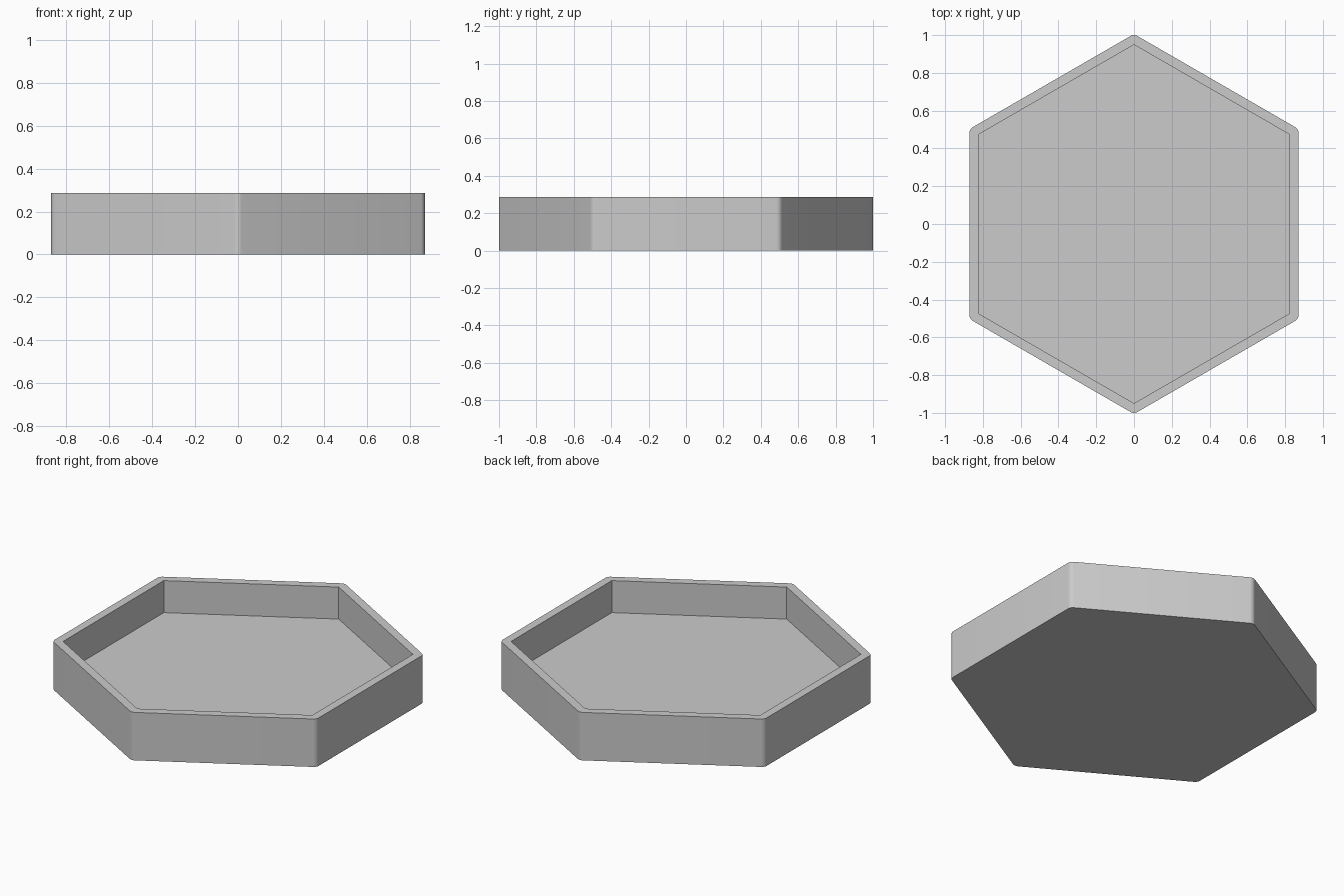
import bpy, bmesh, math
from mathutils import Vector

cube = bpy.data.objects.get("Cube")
if cube:
    bpy.data.objects.remove(cube)

HEIGHT, FLOOR = 0.286, 0.095
OUTER, INNER = 0.871, 0.822      # centre-to-side distances
ROUND, STEPS = 0.035, 6          # outer corner rounding

grey = bpy.data.materials.new("light grey")
grey.use_nodes = True
colour = (0.6, 0.6, 0.6, 1)
grey.diffuse_color = colour
grey.node_tree.nodes["Principled BSDF"].inputs["Base Color"].default_value = colour


def hexagon(apothem, radius=0):
    """Outline of a hexagon with points on +y and -y, optionally rounded."""
    points = []
    for i in range(6):
        angle = math.radians(90 + 60 * i)
        reach = (apothem - radius) / math.cos(math.radians(30))
        centre = Vector((math.cos(angle), math.sin(angle), 0)) * reach
        if not radius:
            points.append(centre)
            continue
        for s in range(STEPS + 1):
            a = angle + math.radians(60 * s / STEPS - 30)
            points.append(centre + Vector((math.cos(a), math.sin(a), 0)) * radius)
    return points


def ring(bm, outline, z):
    return [bm.verts.new((p.x, p.y, z)) for p in outline]


def walls(bm, low, high):
    for i in range(len(low)):
        j = (i + 1) % len(low)
        bm.faces.new((low[i], low[j], high[j], high[i]))


bm = bmesh.new()
outer, inner = hexagon(OUTER, ROUND), hexagon(INNER)

# Outer wall and underside
base, rim = ring(bm, outer, 0), ring(bm, outer, HEIGHT)
walls(bm, base, rim)
bm.faces.new(base[::-1])

# Recess wall and floor
floor, lip = ring(bm, inner, FLOOR), ring(bm, inner, HEIGHT)
walls(bm, lip, floor)
bm.faces.new(floor)

# Flat rim: a strip per side and a fan at each rounded corner
n = STEPS + 1
for i in range(6):
    j = (i + 1) % 6
    corner = rim[i * n:(i + 1) * n]
    bm.faces.new([lip[i]] + corner)
    bm.faces.new((lip[i], corner[-1], rim[j * n], lip[j]))

bmesh.ops.recalc_face_normals(bm, faces=bm.faces)
mesh = bpy.data.meshes.new("hexagonal_tray")
bm.to_mesh(mesh)
bm.free()
mesh.materials.append(grey)
tray = bpy.data.objects.new("hexagonal_tray", mesh)
bpy.context.collection.objects.link(tray)

# Smooth rounded corners, crisp rim and recess
bpy.ops.object.select_all(action='DESELECT')
tray.select_set(True)
bpy.context.view_layer.objects.active = tray
bpy.ops.object.shade_smooth_by_angle(angle=math.radians(30))
